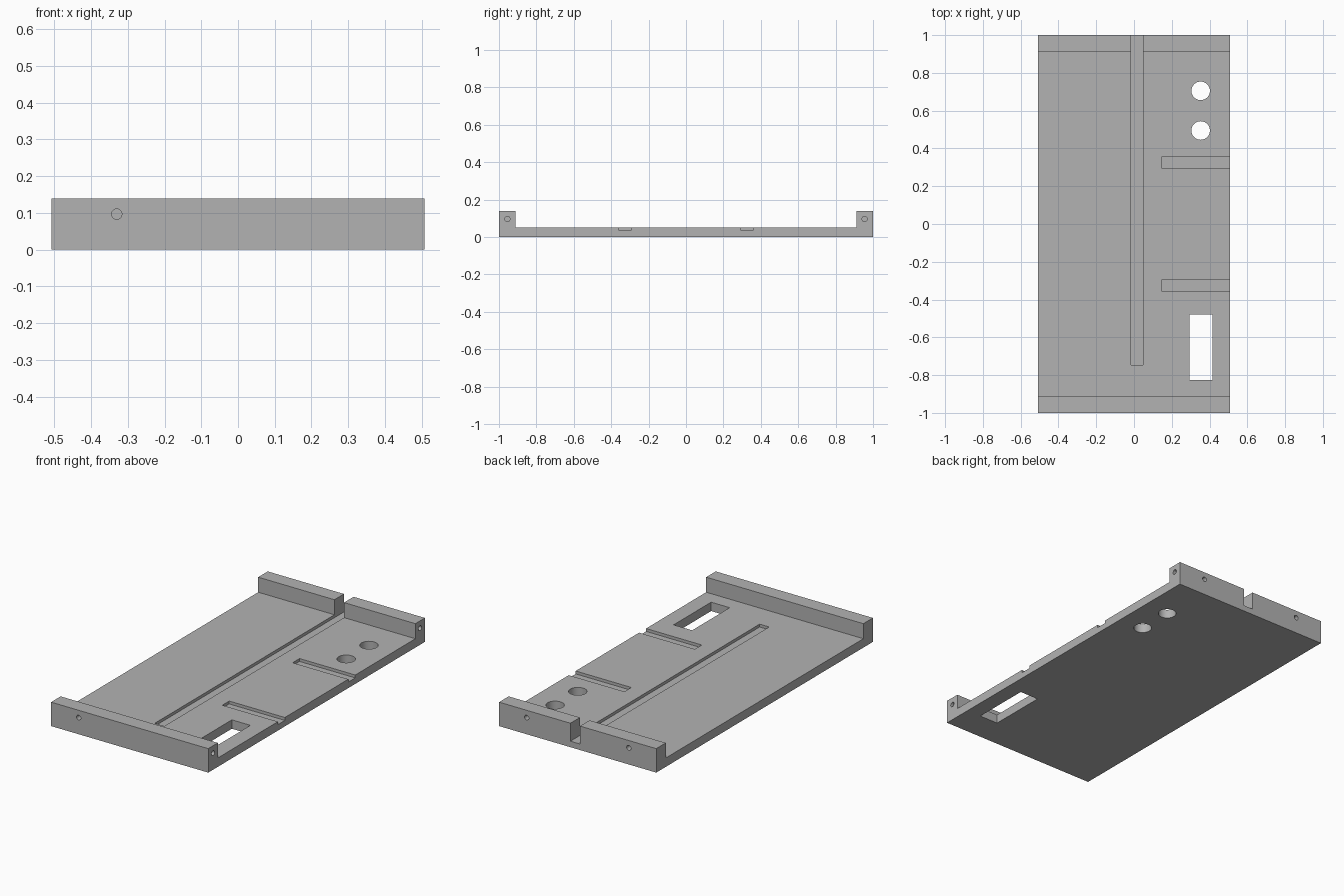
import bpy, bmesh
from math import pi
from mathutils import Matrix, Vector

cube = bpy.data.objects.get("Cube")
if cube:
    bpy.data.objects.remove(cube, do_unlink=True)

W, L = 0.508, 1.0                    # half width, half length
FLOOR, TOP, LIP = 0.052, 0.14, 0.912  # plate top, lip top, lip inner face
GROOVE = 0.035                       # height of groove floors
OUT = 0.05                           # overshoot of cutters past the surface

grey = bpy.data.materials.new("plain grey")
grey.use_nodes = True
grey.diffuse_color = (0.45, 0.45, 0.45, 1)
grey.node_tree.nodes["Principled BSDF"].inputs["Base Color"].default_value = grey.diffuse_color


def make_object(name, bm):
    bmesh.ops.recalc_face_normals(bm, faces=bm.faces)
    mesh = bpy.data.meshes.new(name)
    bm.to_mesh(mesh)
    bm.free()
    mesh.materials.append(grey)
    obj = bpy.data.objects.new(name, mesh)
    bpy.context.collection.objects.link(obj)
    return obj


def box(bm, x0, x1, y0, y1, z0, z1):
    size = Matrix.Diagonal((x1 - x0, y1 - y0, z1 - z0, 1))
    centre = Matrix.Translation(((x0 + x1) / 2, (y0 + y1) / 2, (z0 + z1) / 2))
    bmesh.ops.create_cube(bm, size=1, matrix=centre @ size)


def drill(bm, centre, radius, half_depth, axis, sides=32):
    turn = Vector(axis).to_track_quat('Z', 'Y').to_matrix().to_4x4()
    bmesh.ops.create_cone(bm, cap_ends=True, segments=sides, radius1=radius, radius2=radius,
                          depth=2 * half_depth, matrix=Matrix.Translation(centre) @ turn)


# Tray body: plate with a raised lip at each end, extruded across the width
bm = bmesh.new()
profile = [(-L, 0), (L, 0), (L, TOP), (LIP, TOP), (LIP, FLOOR),
           (-LIP, FLOOR), (-LIP, TOP), (-L, TOP)]
side = bm.faces.new([bm.verts.new((-W, y, z)) for y, z in profile])
grown = bmesh.ops.extrude_face_region(bm, geom=[side])["geom"]
bmesh.ops.translate(bm, vec=(2 * W, 0, 0),
                    verts=[v for v in grown if isinstance(v, bmesh.types.BMVert)])
tray = make_object("tray_body", bm)

bm = bmesh.new()
# Long groove, running out through the back lip
box(bm, -0.015, 0.047, -0.747, L + OUT, GROOVE, TOP + OUT)
# Cross grooves, open at the left edge
for y in (-0.325, 0.325):
    box(bm, 0.148, W + OUT, y - 0.032, y + 0.032, GROOVE, TOP)
# Rectangular window and two round holes through the plate
box(bm, 0.295, 0.415, -0.825, -0.478, -OUT, TOP)
for y in (0.495, 0.705):
    drill(bm, (0.353, y, FLOOR / 2), 0.049, 0.1, (0, 0, 1), 48)
# Small blind screw holes in the lips
for x, y in ((-0.33, -L), (-0.33, L), (0.33, L)):
    drill(bm, (x, y, 0.097), 0.014, 0.06, (0, 1, 0))
for y in (-0.955, 0.955):
    drill(bm, (W, y, 0.097), 0.014, 0.06, (1, 0, 0))
cutter = make_object("tray_cutter", bm)
cutter.hide_render = True

# Cut everything, then discard the cutter
cut = tray.modifiers.new("cut", 'BOOLEAN')
cut.operation = 'DIFFERENCE'
cut.solver = 'EXACT'
cut.object = cutter
bpy.ops.object.select_all(action='DESELECT')
bpy.context.view_layer.objects.active = tray
tray.select_set(True)
bpy.ops.object.modifier_apply(modifier=cut.name)
bpy.data.objects.remove(cutter, do_unlink=True)
bpy.ops.object.shade_smooth_by_angle(angle=pi / 6)
